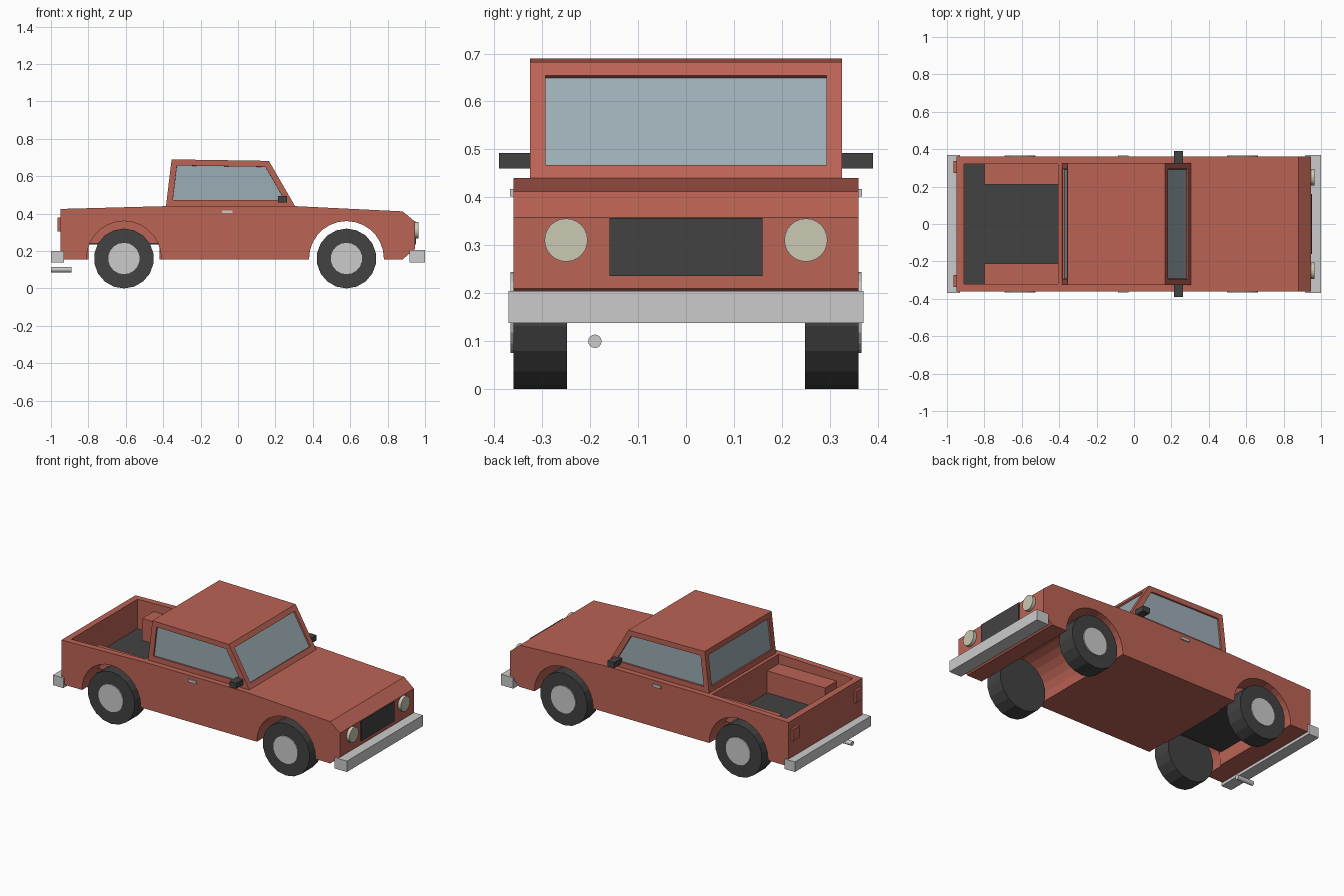
import bpy, bmesh
from math import pi
from mathutils import Matrix, Vector

if "Cube" in bpy.data.objects:
    bpy.data.objects.remove(bpy.data.objects["Cube"], do_unlink=True)


def material(name, r, g, b):
    m = bpy.data.materials.new(name)
    m.use_nodes = True
    m.diffuse_color = (r, g, b, 1)
    bsdf = next(n for n in m.node_tree.nodes if n.type == 'BSDF_PRINCIPLED')
    bsdf.inputs["Base Color"].default_value = (r, g, b, 1)
    bsdf.inputs["Roughness"].default_value = 0.7
    return m


PAINT = material("red paint", 0.50, 0.125, 0.09)
GLASS = material("window glass", 0.33, 0.42, 0.46)
DARK = material("dark rubber", 0.055, 0.055, 0.055)
METAL = material("light metal", 0.6, 0.6, 0.6)
LAMP = material("lamp cream", 0.6, 0.58, 0.45)


def make(name, bm, *mats):
    bmesh.ops.recalc_face_normals(bm, faces=bm.faces)
    mesh = bpy.data.meshes.new(name)
    bm.to_mesh(mesh)
    bm.free()
    for m in mats:
        mesh.materials.append(m)
    ob = bpy.data.objects.new(name, mesh)
    bpy.context.collection.objects.link(ob)
    return ob


def box(name, xs, ys, zs, mat):
    """Box given by its extent along each axis."""
    bm = bmesh.new()
    bmesh.ops.create_cube(bm, size=1)
    for v in bm.verts:
        v.co = Vector([(a + b) / 2 + c * (b - a) for (a, b), c in zip((xs, ys, zs), v.co)])
    return make(name, bm, mat)


def cylinder(name, axis, centre, radius, length, sides, mat):
    bm = bmesh.new()
    turn = Matrix.Rotation(pi / 2, 4, 'X' if axis == 'Y' else 'Y')
    bmesh.ops.create_cone(bm, cap_ends=True, segments=sides, radius1=radius, radius2=radius,
                          depth=length, matrix=Matrix.Translation(centre) @ turn)
    return make(name, bm, mat)


def extruded(profile, half_width):
    """Side profile in x and z, extruded across the width."""
    bm = bmesh.new()
    face = bm.faces.new([bm.verts.new((x, -half_width, z)) for x, z in profile])
    out = bmesh.ops.extrude_face_region(bm, geom=[face])
    moved = [g for g in out["geom"] if isinstance(g, bmesh.types.BMVert)]
    bmesh.ops.translate(bm, verts=moved, vec=(0, 2 * half_width, 0))
    bmesh.ops.recalc_face_normals(bm, faces=bm.faces)
    return bm


FRONT_X, REAR_X, AXLE_Z = 0.58, -0.61, 0.16

# Body shell
body = make("body", extruded([(-0.95, 0.155), (0.88, 0.155), (0.945, 0.21), (0.945, 0.358),
                              (0.88, 0.412), (0.305, 0.44), (-0.385, 0.44), (-0.95, 0.425)],
                             0.36), PAINT)

# Cutters: cargo bed above the wheel housings, wheel arches, space under the bed
cutters = [
    box("cut_bed_top", (-0.91, -0.405), (-0.322, 0.322), (0.38, 0.6), PAINT),
    box("cut_bed_middle", (-0.91, -0.405), (-0.21, 0.21), (0.238, 0.5), PAINT),
    box("cut_bed_rear", (-0.91, -0.80), (-0.322, 0.322), (0.238, 0.5), PAINT),
    box("cut_under_bed", (-0.80, -0.42), (-0.23, 0.23), (0.1, 0.24), PAINT),
    cylinder("cut_front_arch", 'Y', (FRONT_X, 0, AXLE_Z), 0.2, 1, 28, PAINT),
]
for s in (-1, 1):
    cutters.append(cylinder("cut_rear_arch", 'Y', (REAR_X, s * 0.425, AXLE_Z), 0.2, 0.4, 28, PAINT))
bpy.context.view_layer.objects.active = body
for c in cutters:
    c.hide_render = True
    mod = body.modifiers.new(c.name, 'BOOLEAN')
    mod.operation, mod.solver, mod.object = 'DIFFERENCE', 'EXACT', c
    bpy.ops.object.modifier_apply(modifier=mod.name)
for c in cutters:
    bpy.data.objects.remove(c, do_unlink=True)

box("bed_floor", (-0.912, -0.403), (-0.212, 0.212), (0.235, 0.245), DARK)
box("bed_floor_rear", (-0.912, -0.80), (-0.324, 0.324), (0.234, 0.245), DARK)

# Cabin with recessed windows on every upright side
bm = extruded([(-0.385, 0.44), (0.305, 0.44), (0.165, 0.682), (-0.355, 0.69)], 0.325)
bmesh.ops.delete(bm, geom=[f for f in bm.faces if f.normal.z < -0.9], context='FACES_ONLY')
panes = [f for f in bm.faces if f.normal.z < 0.9]
bmesh.ops.inset_individual(bm, faces=panes, thickness=0.032, use_even_offset=True)
bmesh.ops.inset_individual(bm, faces=panes, thickness=0.0005, depth=-0.01)
for f in panes:
    f.material_index = 1
make("cabin", bm, PAINT, GLASS)

# Front and rear trim
box("front_bumper", (0.917, 1.0), (-0.37, 0.37), (0.138, 0.205), METAL)
box("rear_bumper", (-1.0, -0.93), (-0.37, 0.37), (0.138, 0.2), METAL)
box("grille", (0.94, 0.953), (-0.16, 0.16), (0.236, 0.357), DARK)
cylinder("exhaust_pipe", 'X', (-0.945, -0.19, 0.1), 0.014, 0.11, 16, METAL)

# Paired parts
for s, side in ((1, "left"), (-1, "right")):
    def span(a, b):
        return tuple(sorted((s * a, s * b)))

    for x, end in ((FRONT_X, "front"), (REAR_X, "rear")):
        cylinder(f"{end}_{side}_tyre", 'Y', (x, s * 0.304, AXLE_Z), 0.16, 0.112, 18, DARK)
        cylinder(f"{end}_{side}_hub", 'Y', (x, s * 0.355, AXLE_Z), 0.084, 0.022, 18, METAL)
    cylinder(f"{side}_headlight", 'X', (0.95, s * 0.25, 0.311), 0.045, 0.03, 24, LAMP)
    box(f"{side}_tail_light", (-0.965, -0.94), span(0.274, 0.336), (0.305, 0.378), PAINT)
    box(f"{side}_door_handle", (-0.085, -0.03), span(0.355, 0.367), (0.402, 0.418), METAL)
    box(f"{side}_mirror", (0.215, 0.262), span(0.31, 0.39), (0.46, 0.493), DARK)
